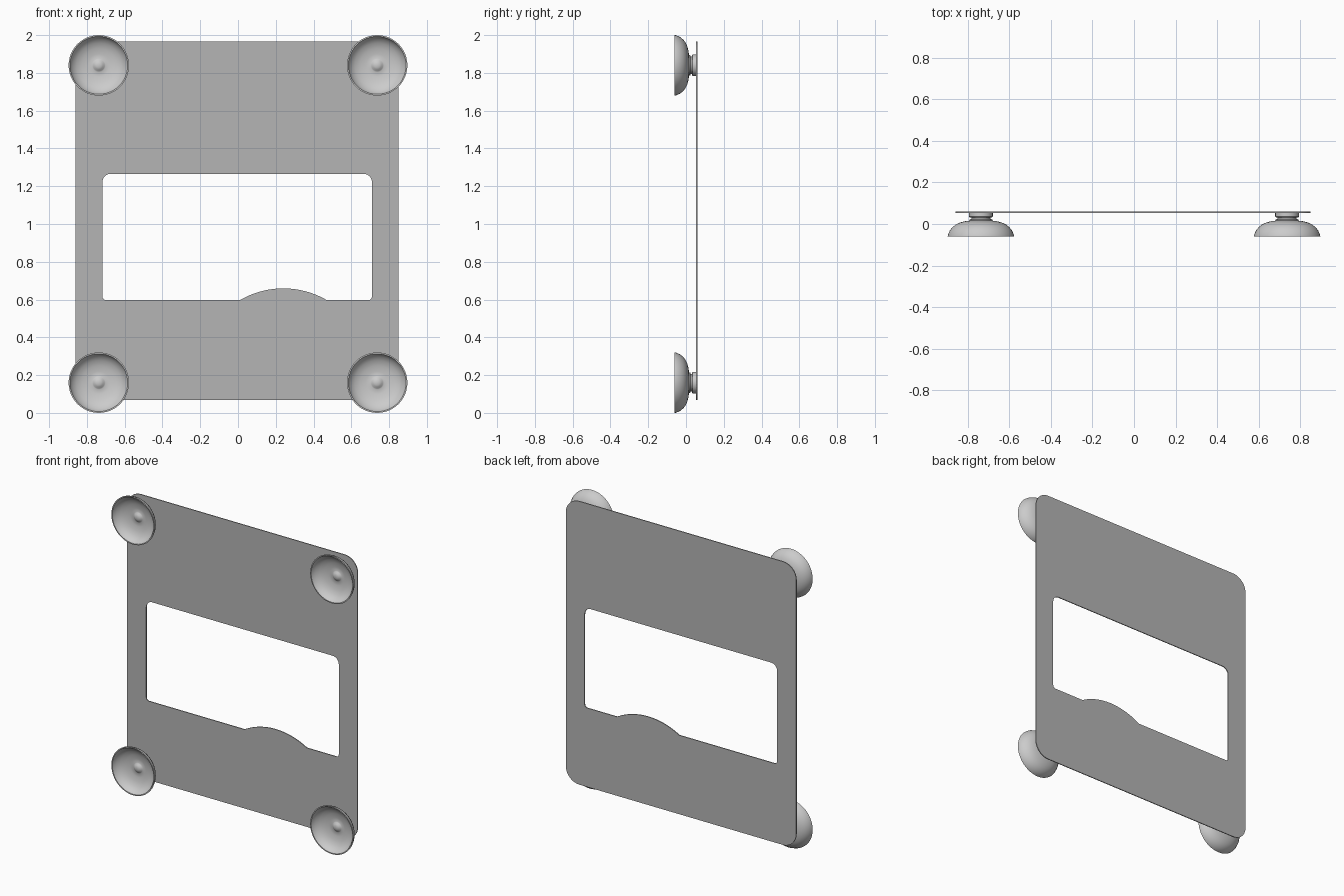
import bpy, bmesh
from math import pi, sin, cos, atan2, hypot
from mathutils import Vector

cube = bpy.data.objects.get("Cube")
if cube:
    bpy.data.objects.remove(cube, do_unlink=True)


def material(name, value):
    m = bpy.data.materials.new(name)
    m.use_nodes = True
    colour = (value, value, value, 1)
    m.diffuse_color = colour
    m.node_tree.nodes["Principled BSDF"].inputs["Base Color"].default_value = colour
    return m


plate_grey = material("plate grey", 0.46)
cup_grey = material("cup light grey", 0.6)


def finish(name, bm, mat):
    bmesh.ops.recalc_face_normals(bm, faces=bm.faces)
    mesh = bpy.data.meshes.new(name)
    bm.to_mesh(mesh)
    bm.free()
    mesh.materials.append(mat)
    ob = bpy.data.objects.new(name, mesh)
    bpy.context.collection.objects.link(ob)
    return ob


def corner(cx, cz, r, start, steps=10):
    """Quarter circle of points, counter-clockwise from the start angle."""
    angles = [start + pi / 2 * i / steps for i in range(steps + 1)]
    return [(cx + r * cos(a), cz + r * sin(a)) for a in angles]


def rounded(x0, x1, z0, z1, r_low, r_high):
    """Four rounded corners of a rectangle: low left, low right, high right, high left."""
    return (corner(x0 + r_low, z0 + r_low, r_low, pi),
            corner(x1 - r_low, z0 + r_low, r_low, -pi / 2),
            corner(x1 - r_high, z1 - r_high, r_high, 0),
            corner(x0 + r_high, z1 - r_high, r_high, pi / 2))


def bump(x0, x1, z, height, steps=24):
    """Shallow circular arc rising from a level edge."""
    half = (x1 - x0) / 2
    r = (half * half + height * height) / (2 * height)
    spread = atan2(half, r - height)
    angles = [spread * (2 * i / steps - 1) for i in range(steps + 1)]
    return [((x0 + x1) / 2 + r * sin(a), z + height - r + r * cos(a)) for a in angles]


# Thin plate with a window whose lower edge carries the bump
outer = sum(rounded(-0.859, 0.849, 0.068, 1.966, 0.1, 0.1), [])
low_left, low_right, high_right, high_left = rounded(-0.718, 0.709, 0.597, 1.266, 0.02, 0.045)
window = low_left + bump(0.01, 0.47, 0.597, 0.062) + low_right + high_right + high_left

PLATE_FRONT, PLATE_BACK = 0.054, 0.06
bm = bmesh.new()
for loop in (outer, window):
    verts = [bm.verts.new((x, PLATE_FRONT, z)) for x, z in loop]
    for a, b in zip(verts, verts[1:] + verts[:1]):
        bm.edges.new((a, b))
bmesh.ops.triangle_fill(bm, edges=bm.edges[:], use_beauty=True)
extruded = bmesh.ops.extrude_face_region(bm, geom=bm.faces[:])["geom"]
moved = [g for g in extruded if isinstance(g, bmesh.types.BMVert)]
bmesh.ops.translate(bm, vec=(0, PLATE_BACK - PLATE_FRONT, 0), verts=moved)
finish("plate", bm, plate_grey)

# Suction cup profile as (radius, depth): nub, hollow, rim, dome, neck, cap
profile = [
    (0, -0.017), (0.012, -0.016), (0.022, -0.012), (0.03, -0.005), (0.036, -0.002),
    (0.06, -0.004), (0.09, -0.009), (0.118, -0.02), (0.138, -0.035), (0.15, -0.052),
    (0.153, -0.06), (0.16, -0.06), (0.159, -0.052), (0.15, -0.032), (0.137, -0.015),
    (0.12, -0.002), (0.1, 0.007), (0.078, 0.013), (0.055, 0.016),
    (0.055, 0.022), (0.046, 0.024), (0.046, 0.031),
    (0.054, 0.032), (0.057, 0.035), (0.057, PLATE_FRONT), (0, PLATE_FRONT),
]


def suction_cup(name, x, z):
    bm = bmesh.new()
    verts = [bm.verts.new((r, y, 0)) for r, y in profile]
    edges = [bm.edges.new(pair) for pair in zip(verts, verts[1:])]
    bmesh.ops.spin(bm, geom=verts + edges, cent=(0, 0, 0), axis=(0, 1, 0),
                   angle=2 * pi, steps=48, use_duplicate=False)
    bmesh.ops.remove_doubles(bm, verts=bm.verts[:], dist=0.0001)
    bmesh.ops.translate(bm, vec=Vector((x, 0, z)), verts=bm.verts[:])
    ob = finish(name, bm, cup_grey)
    bpy.ops.object.select_all(action="DESELECT")
    ob.select_set(True)
    bpy.context.view_layer.objects.active = ob
    bpy.ops.object.shade_smooth_by_angle(angle=pi / 5)


# One cup at each corner
for side, x in (("left", 0.737), ("right", -0.737)):
    for level, z in (("lower", 0.16), ("upper", 1.84)):
        suction_cup(f"{level}_{side}_suction_cup", x, z)
